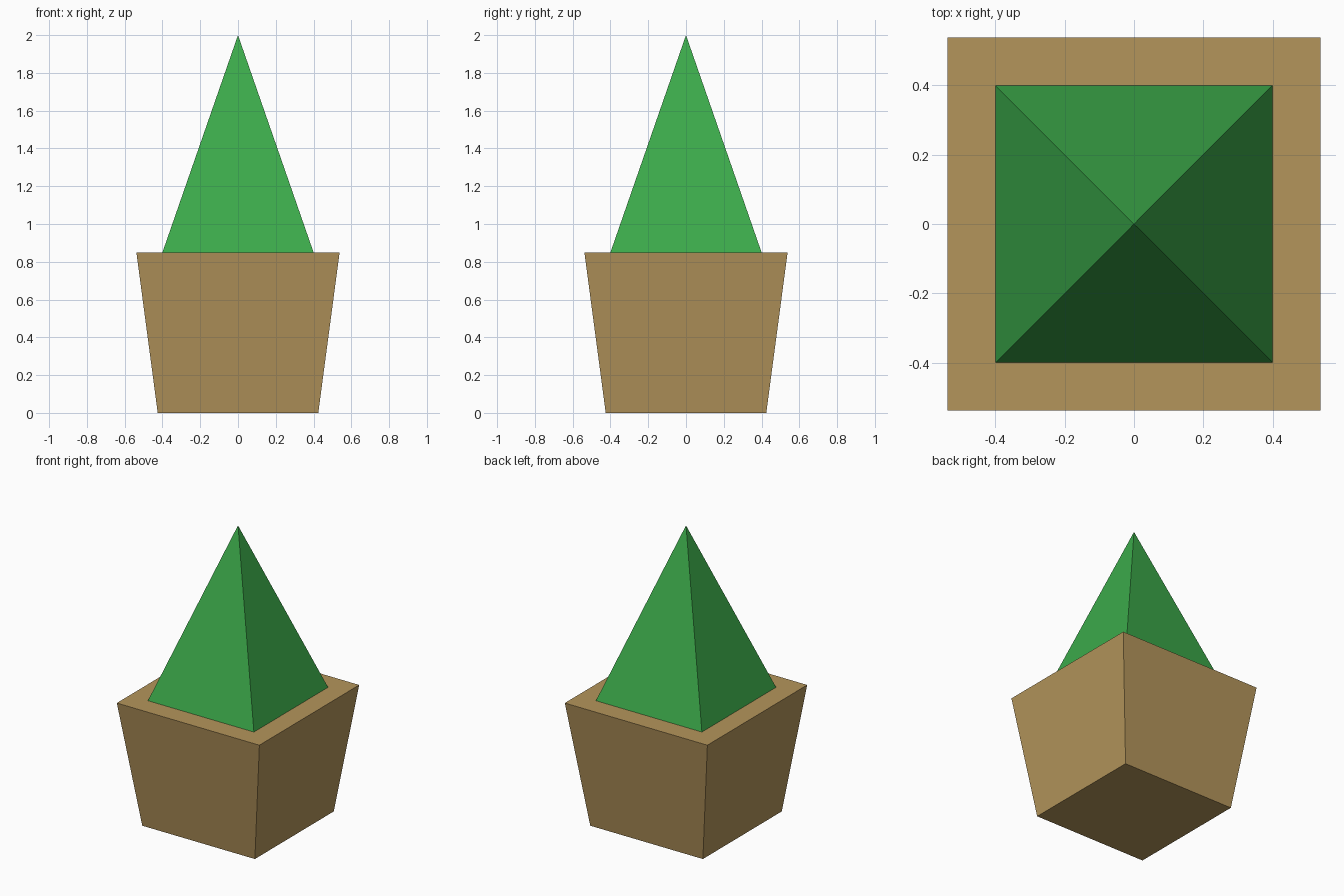
import bpy, bmesh, math
from mathutils import Matrix

if "Cube" in bpy.data.objects:
    bpy.data.objects.remove(bpy.data.objects["Cube"])


def material(name, color):
    mat = bpy.data.materials.new(name)
    mat.diffuse_color = (*color, 1.0)
    mat.use_nodes = True
    mat.node_tree.nodes["Principled BSDF"].inputs["Base Color"].default_value = mat.diffuse_color
    return mat


def square_frustum(name, half_bottom, half_top, z0, z1, mat):
    """Four-sided tapered block, sides aligned to the axes."""
    bm = bmesh.new()
    place = Matrix.Translation((0, 0, (z0 + z1) / 2)) @ Matrix.Rotation(math.pi / 4, 4, 'Z')
    bmesh.ops.create_cone(bm, cap_ends=True, segments=4,
                          radius1=half_bottom * math.sqrt(2),
                          radius2=half_top * math.sqrt(2),
                          depth=z1 - z0, matrix=place)
    bmesh.ops.remove_doubles(bm, verts=bm.verts, dist=1e-5)
    bmesh.ops.recalc_face_normals(bm, faces=bm.faces)
    mesh = bpy.data.meshes.new(name)
    bm.to_mesh(mesh)
    bm.free()
    mesh.materials.append(mat)
    obj = bpy.data.objects.new(name, mesh)
    bpy.context.collection.objects.link(obj)
    return obj


RIM = 0.85

# Planter box, wider at the rim
square_frustum("planter", 0.425, 0.538, 0.0, RIM, material("wood brown", (0.456, 0.301, 0.105)))

# Pyramid shrub standing on the planter
square_frustum("shrub", 0.40, 0.0, RIM, 2.0, material("leaf green", (0.045, 0.402, 0.069)))
